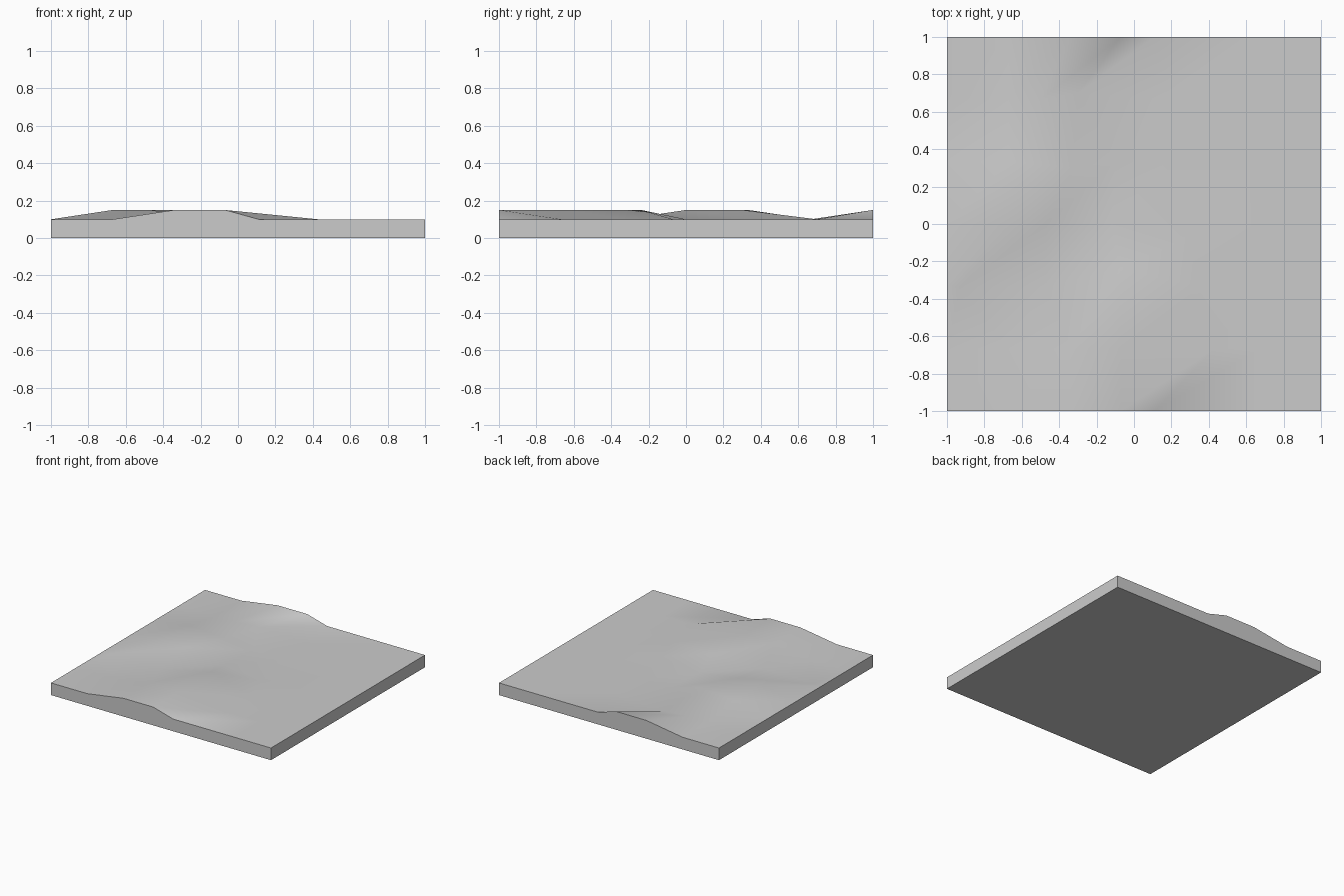
import bpy
import bmesh
import math

cube = bpy.data.objects.get("Cube")
if cube:
    bpy.data.objects.remove(cube, do_unlink=True)

BASE, HILL = 0.10, 0.15
N = 7

# One grey for the whole tile
grey = bpy.data.materials.new("plain_grey")
colour = (0.6, 0.6, 0.6, 1)
grey.use_nodes = True
grey.diffuse_color = colour
grey.node_tree.nodes["Principled BSDF"].inputs["Base Color"].default_value = colour

# Inner grid points per row, front to back: x positions and which are raised
edge_row = ((-0.67, -0.34, -0.07, 0.11, 0.67), (1, 2))
rows = [
    edge_row,
    ((-0.67, -0.34, -0.07, 0.43, 0.67), (1, 2)),
    ((-0.93, -0.47, -0.07, 0.35, 0.67), (2,)),
    ((-0.67, -0.47, -0.12, 0.28, 0.67), (0, 1)),
    ((-0.67, -0.33, -0.10, 0.17, 0.66), (0, 1)),
    ((-0.67, -0.50, -0.30, 0.20, 0.66), ()),
    edge_row,
]
# Points pushed off their row, as (row, column): y
shifted = {(2, 3): -0.24, (3, 4): -0.07, (4, 2): 0.30, (5, 3): 0.70}

# Rolling top surface
bm = bmesh.new()
grid = []
for r, (xs, raised) in enumerate(rows):
    line = []
    for c, x in enumerate((-1, *xs, 1)):
        y = shifted.get((r, c), -1 + 2 * r / (N - 1))
        z = HILL if c - 1 in raised else BASE
        line.append(bm.verts.new((x, y, z)))
    grid.append(line)

for r in range(N - 1):
    for c in range(N - 1):
        a, b = grid[r][c], grid[r][c + 1]
        d, e = grid[r + 1][c], grid[r + 1][c + 1]
        bm.faces.new((a, b, e))
        bm.faces.new((a, e, d))

# Straight side walls and flat underside
rim = [e for e in bm.edges if e.is_boundary]
walls = bmesh.ops.extrude_edge_only(bm, edges=rim)["geom"]
for v in walls:
    if isinstance(v, bmesh.types.BMVert):
        v.co.z = 0
bmesh.ops.holes_fill(bm, edges=[e for e in bm.edges if e.is_boundary], sides=0)
bmesh.ops.recalc_face_normals(bm, faces=bm.faces)

mesh = bpy.data.meshes.new("ground_tile")
bm.to_mesh(mesh)
bm.free()
mesh.materials.append(grey)
tile = bpy.data.objects.new("ground_tile", mesh)
bpy.context.collection.objects.link(tile)

# Soft hills, crisp rim
bpy.ops.object.select_all(action="DESELECT")
tile.select_set(True)
bpy.context.view_layer.objects.active = tile
bpy.ops.object.shade_smooth_by_angle(angle=math.radians(40))
